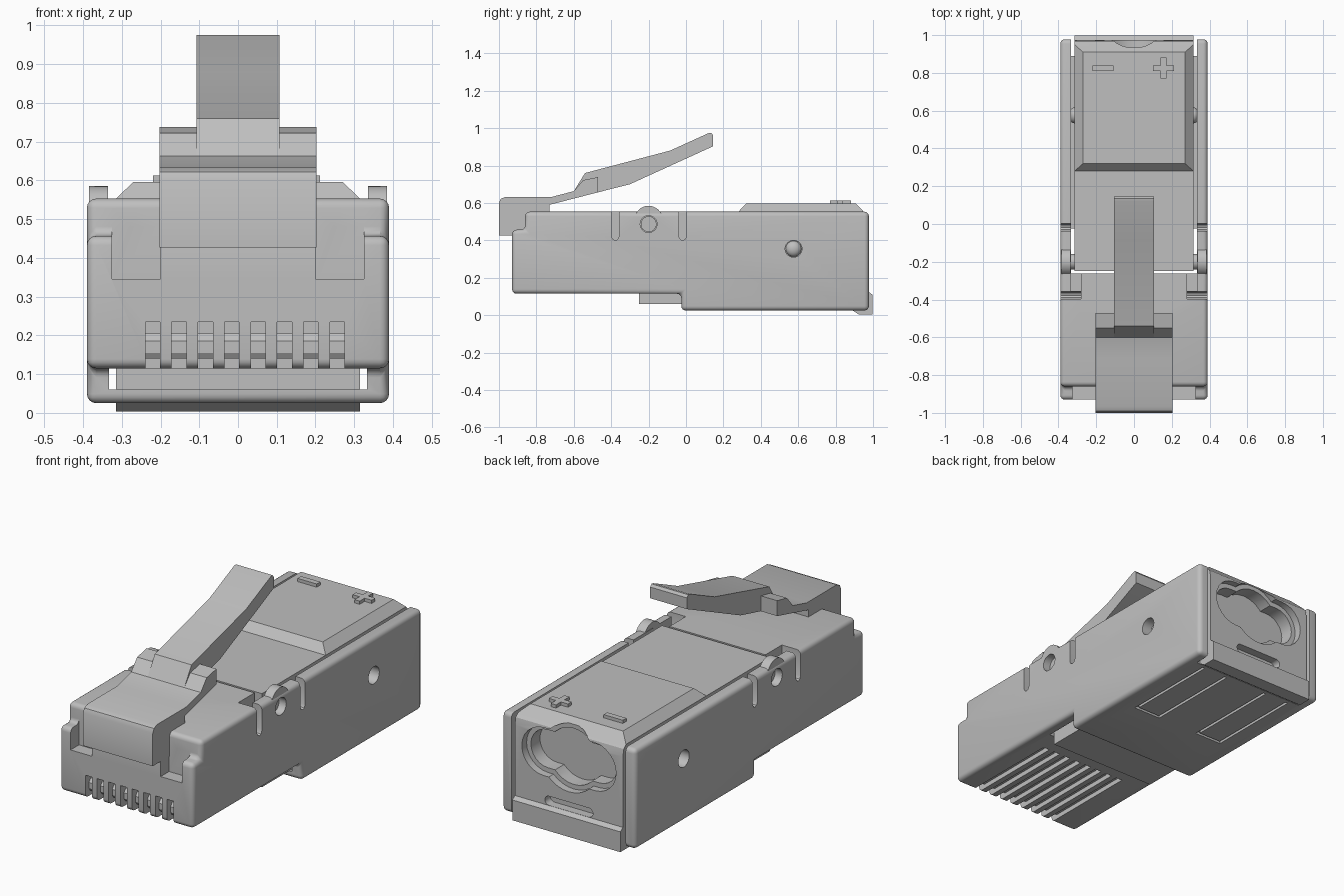
import bpy, bmesh
from math import cos, sin, pi, radians

if "Cube" in bpy.data.objects:
    bpy.data.objects.remove(bpy.data.objects["Cube"])

grey = bpy.data.materials.new("light_grey")
grey.use_nodes = True
colour = (0.52, 0.52, 0.52, 1)
grey.diffuse_color = colour
grey.node_tree.nodes["Principled BSDF"].inputs["Base Color"].default_value = colour


def add_mesh(name, bm):
    bmesh.ops.recalc_face_normals(bm, faces=bm.faces)
    mesh = bpy.data.meshes.new(name)
    bm.to_mesh(mesh)
    bm.free()
    mesh.materials.append(grey)
    obj = bpy.data.objects.new(name, mesh)
    bpy.context.collection.objects.link(obj)
    return obj


def prism(name, points, lo, hi, axis="x"):
    """Extrude a (y,z) profile along x, or an (x,z) profile along y."""
    bm = bmesh.new()
    place = (lambda p, d: (d, *p)) if axis == "x" else (lambda p, d: (p[0], d, p[1]))
    face = bm.faces.new([bm.verts.new(place(p, lo)) for p in points])
    moved = bmesh.ops.extrude_face_region(bm, geom=[face])["geom"]
    for v in moved:
        if isinstance(v, bmesh.types.BMVert):
            v.co["xyz".index(axis)] = hi
    return add_mesh(name, bm)


def box(name, x, y, z):
    return prism(name, [(y[0], z[0]), (y[1], z[0]), (y[1], z[1]), (y[0], z[1])], min(x), max(x))


def disc(u, v, r, n=32):
    return [(u + r * cos(2 * pi * i / n), v + r * sin(2 * pi * i / n)) for i in range(n)]


def stadium(u, v, half, r, n=12):
    ends = [(half - r, -pi / 2), (r - half, pi / 2)]
    return [(u + c + r * cos(a + pi * i / n), v + r * sin(a + pi * i / n))
            for c, a in ends for i in range(n + 1)]


def apply(obj, mod):
    bpy.context.view_layer.objects.active = obj
    bpy.ops.object.modifier_apply(modifier=mod.name)


def bevel(obj, width, segments=3, angle=30):
    mod = obj.modifiers.new("bevel", "BEVEL")
    mod.width, mod.segments, mod.angle_limit = width, segments, radians(angle)
    mod.limit_method = "ANGLE"
    apply(obj, mod)


def combine(obj, other, operation="DIFFERENCE"):
    mod = obj.modifiers.new("combine", "BOOLEAN")
    mod.object, mod.operation, mod.solver = other, operation, "EXACT"
    apply(obj, mod)
    bpy.data.objects.remove(other)


# Housing with rounded edges
housing = prism("housing", [(-.93, .115), (-.93, .457), (-.86, .457), (-.86, .553), (.978, .553),
                            (.978, .025), (-.025, .025), (-.025, .115)], -.39, .39)
bevel(housing, .024, 4)

# Hinge ears on the side walls
for s in (-1, 1):
    combine(housing, prism("ear", disc(-.2, .51, .075), s * .335, s * .385), "UNION")

# Open bay for the insert, closed below except at the back lip
combine(housing, box("bay", (-.333, .333), (-.262, 1.2), (.06, .8)))
combine(housing, box("lip_gap", (-.333, .333), (.89, 1.2), (-.1, .2)))

# Front notches, wall slots and pin holes on both sides
for s in (-1, 1):
    combine(housing, box("notch", (s * .2, s * .325), (-1.1, -.86), (.345, .7)))
    combine(housing, box("corner", (s * .28, s * .336), (-.385, -.2), (.45, .7)))
    for y, inner in ((-.378, .28), (-.018, .32)):
        slot = [(y - .02, .7), (y - .02, .42), (y - .012, .405), (y, .4),
                (y + .012, .405), (y + .02, .42), (y + .02, .7)]
        combine(housing, prism("slot", slot, s * inner, s * .5))
    for y, z in ((-.2, .487), (.575, .355)):
        combine(housing, prism("pin_hole", disc(y, z, .045), s * .32, s * .5))

# Eight contact slots, each with a contact blade
contacts = []
for i in range(8):
    x = -.22 + i * .068
    combine(housing, box("contact_slot", (x - .019, x + .019), (-1.1, -.38), (0, .235)))
    contacts.append(prism(f"contact_{i + 1}",
                          [(-.89, .14), (-.9, .155), (-.9, .185), (-.885, .205),
                           (-.375, .205), (-.42, .14)], x - .02, x + .02))

# Two U-shaped grooves under the housing
for s in (-1, 1):
    for xs, ys in (((.12, .135), (.34, .87)), ((.265, .28), (.34, .87)), ((.13, .27), (.34, .355))):
        combine(housing, box("groove", [s * x for x in xs], ys, (-.1, .04)))

# Insert filling the bay, ending in the lower back lip
insert = prism("insert", [(-.25, .06), (-.25, .553), (.95, .553), (.968, .535), (.975, .5),
                          (.975, .125), (.997, .11), (.997, .003), (.925, .003), (.892, .025),
                          (.892, .06)], -.315, .315)

# Raised pad with sloping sides on the insert
bm = bmesh.new()
rings = []
for x, y0, y1, z in ((.315, .28, .95, .54), (.315, .28, .95, .553), (.27, .32, .91, .596)):
    rings.append([bm.verts.new((a, b, z)) for a, b in ((-x, y0), (x, y0), (x, y1), (-x, y1))])
bm.faces.new(rings[0])
bm.faces.new(rings[-1])
for low, high in zip(rings, rings[1:]):
    for i in range(4):
        j = (i + 1) % 4
        bm.faces.new((low[i], low[j], high[j], high[i]))
combine(insert, add_mesh("pad", bm), "UNION")

# Stepped cable opening and small slot in the back
for y, half, r, mid in ((.935, .275, .125, .172), (.86, .25, .1, .148)):
    combine(insert, prism("opening", stadium(0, .4, half, r), y, 1.2, "y"))
    combine(insert, prism("opening_middle", disc(0, .4, mid), y, 1.2, "y"))
combine(insert, prism("back_slot", stadium(0, .15, .14, .024), .93, 1.2, "y"))

# Pins on the sides of the insert
pins = []
for side, s in (("right", -1), ("left", 1)):
    pins.append(prism(f"{side}_hinge_pin", disc(-.2, .487, .042), s * .3, s * .35))
    bpy.ops.mesh.primitive_uv_sphere_add(segments=24, ring_count=12, radius=.042,
                                         location=(s * .315, .575, .355))
    nub = bpy.context.object
    nub.name = f"{side}_snap_nub"
    nub.scale.x = .7
    nub.data.materials.append(grey)
    pins.append(nub)

# Raised polarity marks
marks = [box("minus_mark", (-.22, -.108), (.81, .84), (.58, .613)),
         box("plus_bar", (.1, .212), (.81, .84), (.58, .613))]
combine(marks[1], box("plus_upright", (.141, .171), (.769, .881), (.58, .613)), "UNION")
marks[1].name = "plus_mark"

# Latch: wide base hooked over the front, then a narrow lever
latch_base = prism("latch_base", [(-1, .427), (-1, .6), (-.99, .622), (-.965, .633), (-.715, .633),
                                  (-.6, .663), (-.55, .722), (-.47, .738), (-.47, .657),
                                  (-.73, .59), (-.73, .54), (-.85, .54), (-.85, .427)], -.203, .203)
latch_lever = prism("latch_lever", [(-.6, .662), (-.54, .76), (-.085, .88), (.12, .973), (.135, .975),
                                    (.145, .962), (.145, .903), (-.3, .7), (-.6, .624)],
                    -.107, .107)

# Smooth rounded surfaces, keep sharp edges
bpy.ops.object.select_all(action="DESELECT")
for obj in [housing, insert, latch_base, latch_lever] + contacts + pins + marks:
    obj.select_set(True)
bpy.context.view_layer.objects.active = housing
bpy.ops.object.shade_smooth_by_angle(angle=radians(30))
